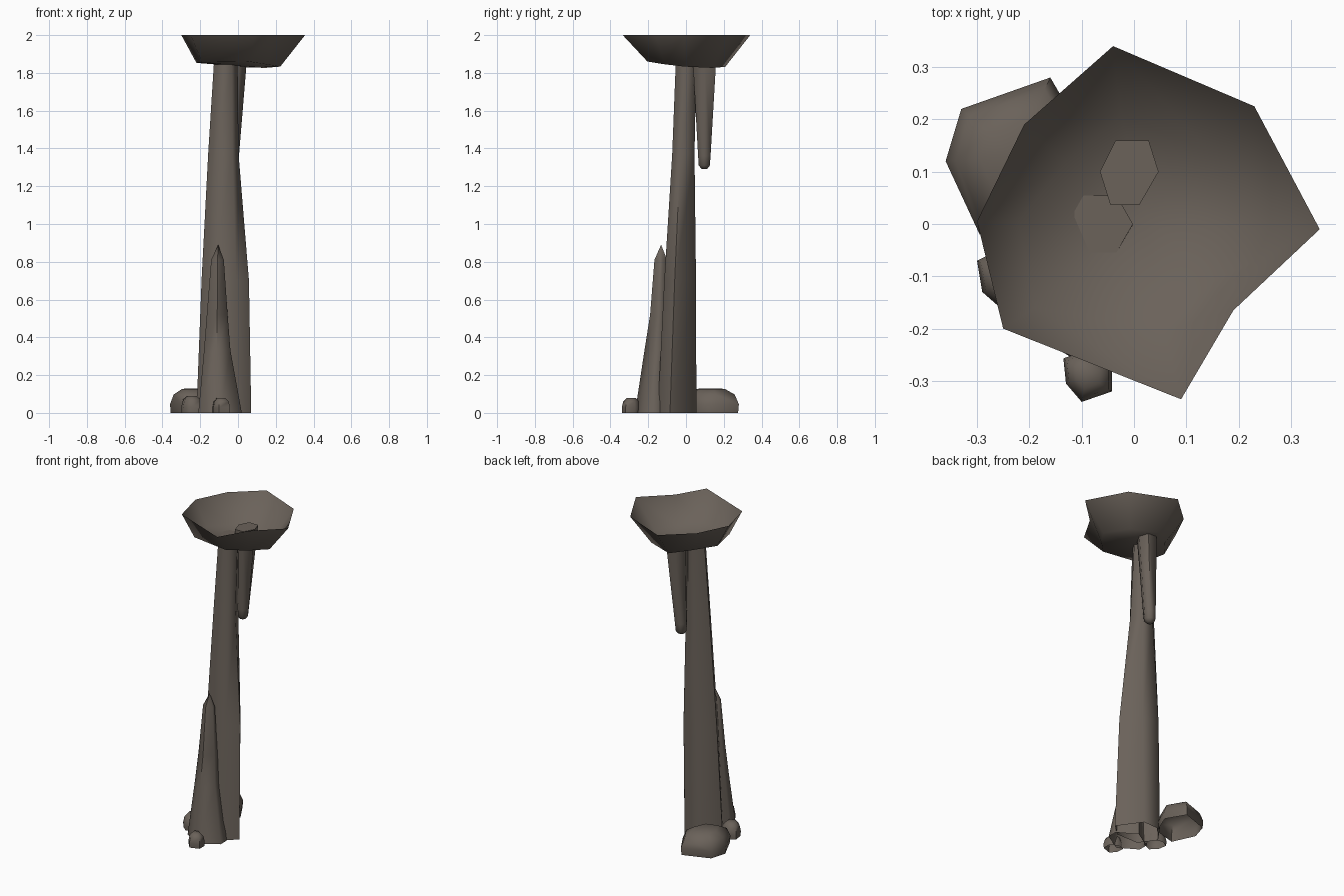
import bpy, bmesh, math

cube = bpy.data.objects.get("Cube")
if cube:
    bpy.data.objects.remove(cube)

stone = bpy.data.materials.new("grey_brown_stone")
colour = (0.145, 0.122, 0.102, 1)
stone.diffuse_color = colour
stone.use_nodes = True
stone.node_tree.nodes["Principled BSDF"].inputs["Base Color"].default_value = colour


def loft(name, rings, tip=None, cap=False, angle=65):
    """Skin rings of 3D points in order; close the last with a tip or a cap."""
    bm = bmesh.new()
    loops = [[bm.verts.new(p) for p in ring] for ring in rings]
    n = len(loops[0])
    for a, b in zip(loops, loops[1:]):
        for i in range(n):
            j = (i + 1) % n
            bm.faces.new((a[i], a[j], b[j], b[i]))
    end = loops[-1]
    if tip:
        t = bm.verts.new(tip)
        for i in range(n):
            bm.faces.new((end[i], end[(i + 1) % n], t))
    if cap:
        bm.faces.new(loops[0])
    bmesh.ops.recalc_face_normals(bm, faces=bm.faces)
    mesh = bpy.data.meshes.new(name)
    bm.to_mesh(mesh)
    bm.free()
    mesh.materials.append(stone)
    for f in mesh.polygons:
        f.use_smooth = True
    mesh.set_sharp_from_angle(angle=math.radians(angle))
    obj = bpy.data.objects.new(name, mesh)
    bpy.context.collection.objects.link(obj)
    return obj


def scaled(outline, centre, s, z):
    cx, cy = centre
    return [(cx + (x - cx) * s, cy + (y - cy) * s, z) for x, y in outline]


def hexagon(cx, cy, r, z, start=0):
    return [(cx + r * math.cos(math.radians(start + 60 * i)),
             cy + r * math.sin(math.radians(start + 60 * i)), z) for i in range(6)]


# Open ceiling bowl with an irregular rim
rim = [(-0.04, 0.34), (0.23, 0.225), (0.355, -0.01), (0.19, -0.165),
       (0.09, -0.335), (-0.25, -0.20), (-0.30, 0.005), (-0.21, 0.19)]
floor = [(x * 0.63, y * 0.61, 1.847 - 0.04 * x - 0.05 * y) for x, y in rim]
floor[3] = (0.15, -0.11, 1.845)
floor[5] = (-0.19, -0.16, 1.856)
floor[6] = (-0.22, 0.005, 1.853)
loft("ceiling_bowl", [[(x, y, 2.0) for x, y in rim], floor], tip=(0.02, 0.02, 1.835))

# Main pillar, a tapering six-sided column
pillar = [
    [(0.07, -0.085, 0), (-0.03, 0.055, 0), (-0.15, 0.05, 0),
     (-0.22, -0.05, 0), (-0.15, -0.15, 0), (0.0, -0.15, 0)],
    [(0.058, -0.06, 0.7), (-0.02, 0.053, 0.7), (-0.14, 0.05, 0.7),
     (-0.193, -0.03, 0.7), (-0.14, -0.115, 0.7), (-0.01, -0.115, 0.7)],
    [(0.003, -0.03, 1.37), (-0.03, 0.045, 1.37), (-0.1, 0.045, 1.37),
     (-0.158, -0.01, 1.37), (-0.12, -0.073, 1.37), (-0.03, -0.073, 1.37)],
    hexagon(-0.065, 0, 0.063, 1.845),
]
loft("main_pillar", pillar, tip=(-0.065, 0, 1.845))

# Hanging spike behind the pillar
spike_top = [(0.047, 0.1), (0.028, 0.16), (-0.035, 0.16),
             (-0.065, 0.1), (-0.045, 0.036), (0.01, 0.036)]
loft("hanging_spike", [
    [(x, y, 1.87) for x, y in spike_top],
    hexagon(-0.033, 0.097, 0.038, 1.36),
    hexagon(-0.035, 0.097, 0.034, 1.31),
    hexagon(-0.035, 0.097, 0.018, 1.292),
], tip=(-0.035, 0.097, 1.29), cap=True)


# Standing spike leaning against the pillar front
def spike_ring(z, left, right, front, back):
    mid, q = (left + right) / 2, (back - front) * 0.35
    return [(mid, front, z), (right, front + q, z), (right, back - q, z),
            (mid, back, z), (left, back - q, z), (left, front + q, z)]


loft("standing_spike", [
    spike_ring(0.0, -0.21, 0.02, -0.27, -0.07),
    spike_ring(0.33, -0.18, -0.04, -0.22, -0.08),
    spike_ring(0.52, -0.165, -0.055, -0.19, -0.09),
    spike_ring(0.81, -0.142, -0.075, -0.167, -0.1),
], tip=(-0.105, -0.132, 0.89))


# Loose rocks around the foot, hollow underneath
def rock(name, outline, height):
    n = len(outline)
    c = (sum(p[0] for p in outline) / n, sum(p[1] for p in outline) / n)
    loft(name, [scaled(outline, c, 0.97, 0), scaled(outline, c, 1, height * 0.35),
                scaled(outline, c, 0.85, height * 0.75), scaled(outline, c, 0.5, height * 0.98)],
         tip=(*c, height))


rock("back_rock", [(-0.36, 0.12), (-0.33, 0.22), (-0.16, 0.28),
                   (-0.09, 0.16), (-0.15, 0.02), (-0.295, -0.02)], 0.13)
rock("front_rock", [(-0.135, -0.257), (-0.13, -0.305), (-0.1, -0.34),
                    (-0.042, -0.32), (-0.042, -0.27), (-0.09, -0.24)], 0.08)
rock("side_rock", [(-0.30, -0.07), (-0.29, -0.13), (-0.25, -0.165),
                   (-0.19, -0.14), (-0.19, -0.08), (-0.25, -0.045)], 0.09)
